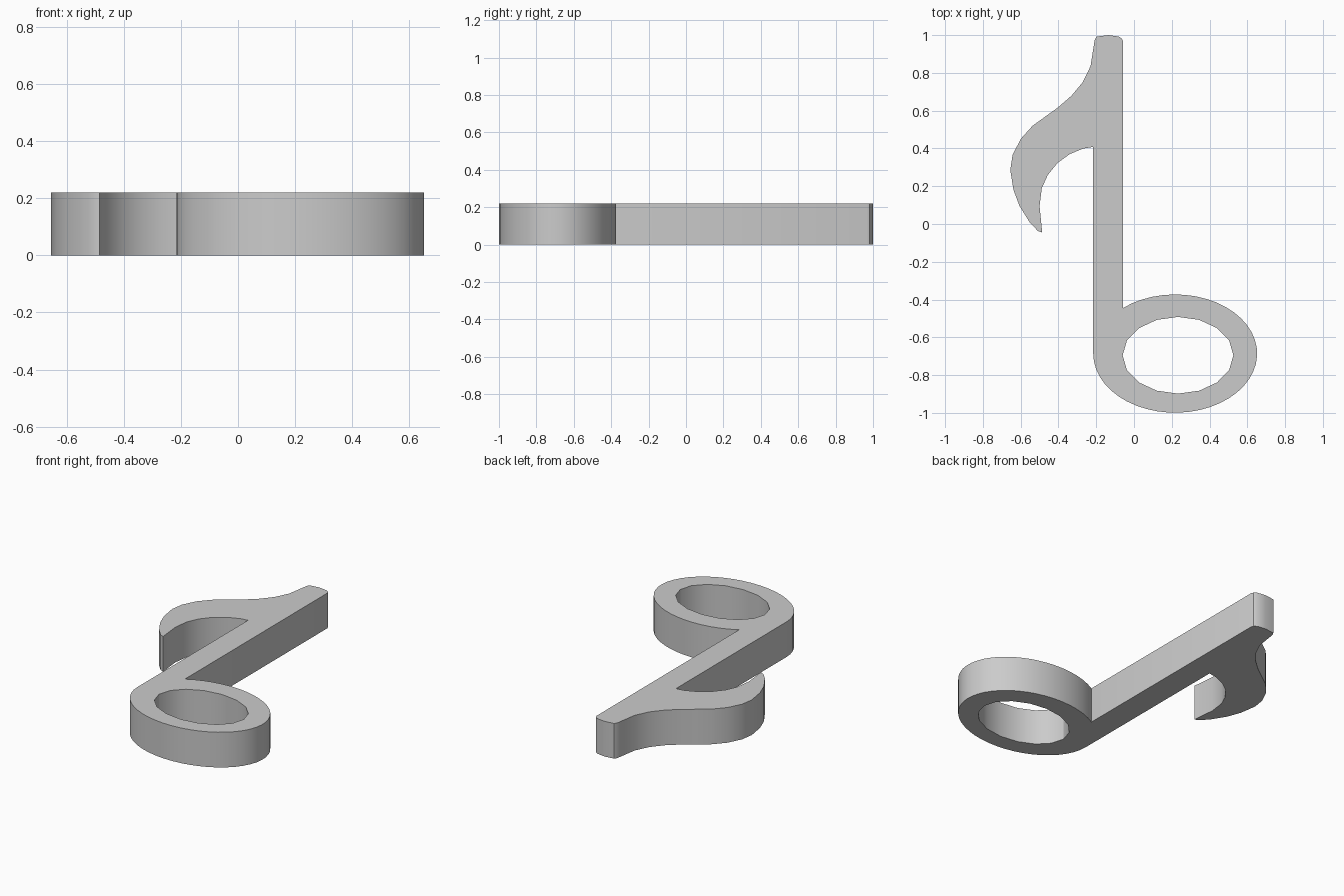
import bpy
from math import cos, sin, acos, pi, tau, radians

cube = bpy.data.objects.get("Cube")
if cube:
    bpy.data.objects.remove(cube, do_unlink=True)

HEIGHT = 0.22
STEM_RIGHT = -0.057


def ellipse(cx, cy, rx, ry, start, end, steps):
    """Points along an elliptical arc, both ends included."""
    angles = [start + (end - start) * i / steps for i in range(steps + 1)]
    return [(cx + rx * cos(a), cy + ry * sin(a)) for a in angles]


def add_loop(curve, points):
    spline = curve.splines.new("POLY")
    spline.points.add(len(points) - 1)
    for p, (x, y) in zip(spline.points, points):
        p.co = (x, y, 0, 1)
    spline.use_cyclic_u = True


# Note head: outer arc from the stem's left edge round to its right edge
cx, rx = 0.218, 0.434
join = acos((STEM_RIGHT - cx) / rx)
head = ellipse(cx, -0.686, rx, 0.313, -pi, join, 40)

# Rounded stem top, right to left
stem_top = [(STEM_RIGHT, 0.965), (-0.063, 0.98), (-0.08, 0.992), (-0.135, 1.0),
            (-0.198, 0.992), (-0.208, 0.975)]

# Flag: outer edge down to the tip, then inner edge back to the stem
flag_outer = [(-0.212, 0.95), (-0.23, 0.836), (-0.272, 0.75), (-0.33, 0.68),
              (-0.405, 0.615), (-0.468, 0.57), (-0.537, 0.52), (-0.60, 0.45),
              (-0.643, 0.365), (-0.655, 0.286), (-0.638, 0.18), (-0.606, 0.095),
              (-0.553, 0.01), (-0.508, -0.038)]
flag_inner = [(-0.486, -0.045), (-0.50, 0.095), (-0.488, 0.19), (-0.456, 0.26),
              (-0.405, 0.323), (-0.34, 0.37), (-0.267, 0.40), (-0.216, 0.408)]

curve = bpy.data.curves.new("music_note", "CURVE")
curve.dimensions = "2D"
curve.fill_mode = "BOTH"
curve.extrude = HEIGHT / 2
add_loop(curve, head + stem_top + flag_outer + flag_inner)
add_loop(curve, ellipse(0.233, -0.695, 0.293, 0.203, 0, tau, 16)[:-1])  # head hole

note = bpy.data.objects.new("music_note", curve)
bpy.context.collection.objects.link(note)
note.location.z = HEIGHT / 2

# Turn the filled outline into one welded solid
bpy.ops.object.select_all(action="DESELECT")
note.select_set(True)
bpy.context.view_layer.objects.active = note
bpy.ops.object.convert(target="MESH")
bpy.ops.object.mode_set(mode="EDIT")
bpy.ops.mesh.select_all(action="SELECT")
bpy.ops.mesh.remove_doubles(threshold=0.0005)
bpy.ops.mesh.normals_make_consistent(inside=False)
bpy.ops.object.mode_set(mode="OBJECT")
bpy.ops.object.shade_smooth_by_angle(angle=radians(30))

# Plain grey finish
grey = bpy.data.materials.new("plain_grey")
grey.use_nodes = True
color = (0.6, 0.6, 0.6, 1)
grey.diffuse_color = color
grey.node_tree.nodes["Principled BSDF"].inputs["Base Color"].default_value = color
note.data.materials.clear()
note.data.materials.append(grey)
